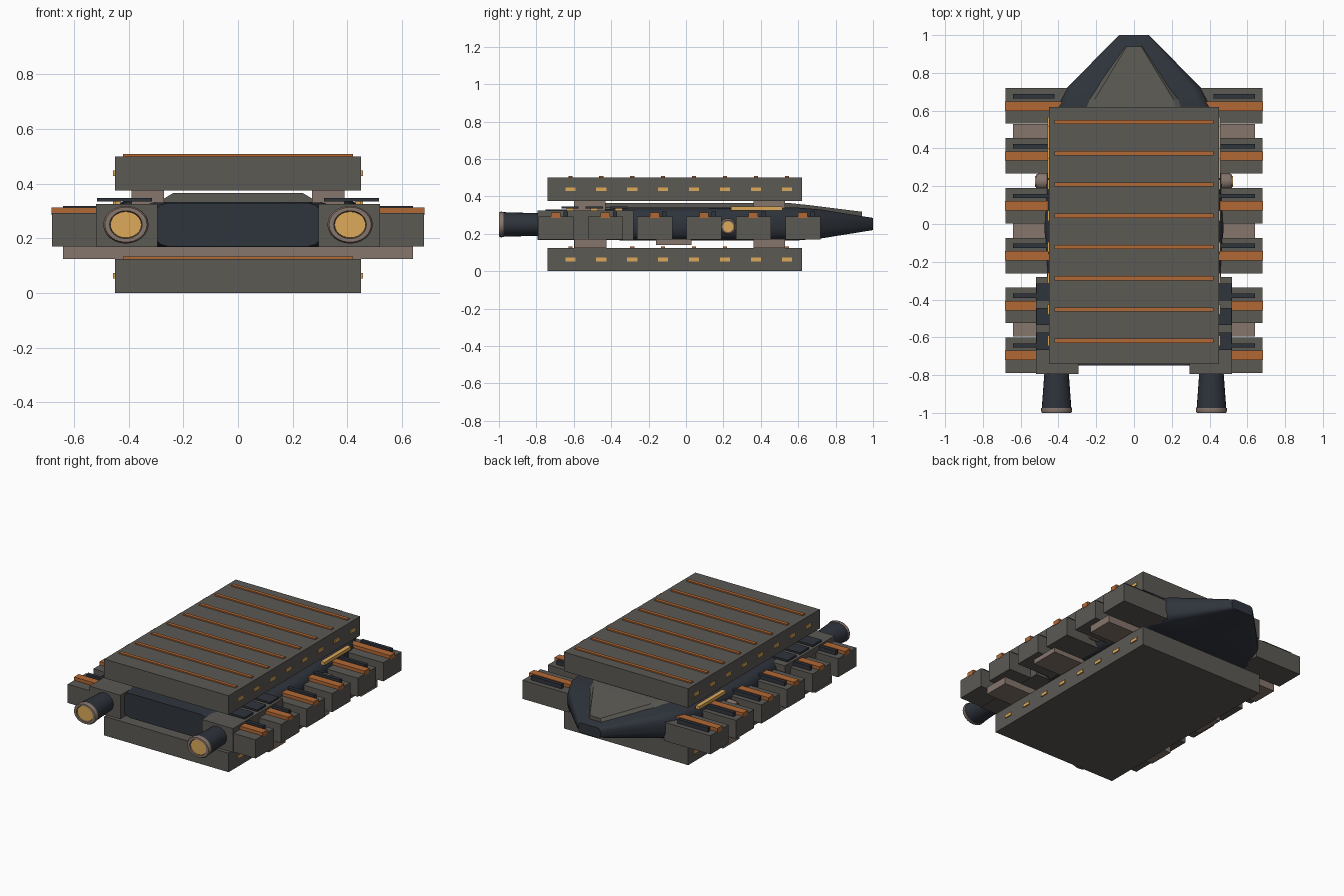
import bpy, bmesh, math

if "Cube" in bpy.data.objects:
    bpy.data.objects.remove(bpy.data.objects["Cube"])


def material(name, rgb):
    m = bpy.data.materials.new(name)
    m.diffuse_color = (*rgb, 1)
    m.use_nodes = True
    m.node_tree.nodes["Principled BSDF"].inputs["Base Color"].default_value = m.diffuse_color
    return m


GREY = material("warm_grey", (0.105, 0.10, 0.088))
DARK = material("dark_blue_grey", (0.028, 0.034, 0.045))
BROWN = material("brown_metal", (0.24, 0.18, 0.15))
ORANGE = material("copper", (0.45, 0.14, 0.035))
YELLOW = material("glow_yellow", (0.72, 0.40, 0.10))


def finish(name, bm, mat, smooth=None):
    bmesh.ops.recalc_face_normals(bm, faces=bm.faces)
    me = bpy.data.meshes.new(name)
    bm.to_mesh(me)
    bm.free()
    ob = bpy.data.objects.new(name, me)
    bpy.context.collection.objects.link(ob)
    me.materials.append(mat)
    if smooth:
        bpy.ops.object.select_all(action='DESELECT')
        ob.select_set(True)
        bpy.context.view_layer.objects.active = ob
        bpy.ops.object.shade_smooth_by_angle(angle=math.radians(smooth))
    return ob


def boxes(name, mat, *ranges):
    """One object made of boxes, each (x0, x1, y0, y1, z0, z1)."""
    bm = bmesh.new()
    for x0, x1, y0, y1, z0, z1 in ranges:
        vs = bmesh.ops.create_cube(bm, size=1)["verts"]
        for v in vs:
            v.co.x = (x0 + x1) / 2 + v.co.x * (x1 - x0)
            v.co.y = (y0 + y1) / 2 + v.co.y * (y1 - y0)
            v.co.z = (z0 + z1) / 2 + v.co.z * (z1 - z0)
    return finish(name, bm, mat)


def both(b):
    """A box and its mirror image in x."""
    return [b, (-b[1], -b[0], *b[2:])]


def loft(name, rings, mat, smooth=None):
    bm = bmesh.new()
    rows = [[bm.verts.new(p) for p in r] for r in rings]
    n = len(rows[0])
    for a, b in zip(rows, rows[1:]):
        for i in range(n):
            bm.faces.new((a[i], a[(i + 1) % n], b[(i + 1) % n], b[i]))
    bm.faces.new(rows[0])
    bm.faces.new(rows[-1])
    return finish(name, bm, mat, smooth)


def rounded(y, hw, z0, z1):
    """Rounded rectangular hull cross-section."""
    r = (z1 - z0) * 0.35
    pts = []
    for k, (sx, sz) in enumerate(((1, 1), (-1, 1), (-1, -1), (1, -1))):
        cx, cz = sx * (hw - r), (z0 + z1) / 2 + sz * ((z1 - z0) / 2 - r)
        for j in range(4):
            a = math.pi / 2 * (k + j / 3)
            pts.append((cx + r * math.cos(a), y, cz + r * math.sin(a)))
    return pts


def ellipse_y(x, y, z, rx, rz, n=24):
    return [(x + rx * math.cos(2 * math.pi * i / n), y,
             z + rz * math.sin(2 * math.pi * i / n)) for i in range(n)]


def ellipse_x(x, y, z, r, n=20):
    return [(x, y + r * math.cos(2 * math.pi * i / n),
             z + r * math.sin(2 * math.pi * i / n)) for i in range(n)]


# Central hull with tapered nose
loft("hull", [rounded(*s) for s in (
    (-0.75, 0.31, 0.17, 0.33), (-0.30, 0.46, 0.165, 0.335), (0.0, 0.475, 0.165, 0.335),
    (0.35, 0.455, 0.165, 0.34), (0.60, 0.42, 0.165, 0.34), (0.72, 0.355, 0.175, 0.33),
    (1.0, 0.08, 0.22, 0.285))], DARK, 35)

# Raised deck running out along the nose
loft("nose_deck", [[(-w, y, 0.25), (-w, y, z - 0.025), (-w * 0.85, y, z),
                    (w * 0.85, y, z), (w, y, z - 0.025), (w, y, 0.25)]
                   for y, w, z in ((-0.5, 0.28, 0.365), (0.55, 0.28, 0.365),
                                   (0.66, 0.245, 0.353), (0.94, 0.045, 0.318))], GREY)

# Upper and lower armour slabs with stripes and edge lights
rows = [0.54 - 0.1655 * i for i in range(8)]
for label, z in (("lower", 0.0), ("upper", 0.375)):
    boxes(label + "_slab", GREY, (-0.45, 0.45, -0.74, 0.62, z, z + 0.125))
    boxes(label + "_slab_stripes", ORANGE,
          *[(-0.42, 0.42, y - 0.011, y + 0.011, z + 0.12, z + 0.133) for y in rows])
    boxes(label + "_edge_lights", YELLOW,
          *[b for y in rows for b in
            both((0.445, 0.457, y - 0.027, y + 0.027, z + 0.053, z + 0.073))])

# Struts and cross ribs joining the slabs
boxes("slab_struts", BROWN, *[b for y0, y1 in ((-0.60, -0.43), (0.36, 0.53))
                              for b in both((0.27, 0.39, y0, y1, 0.11, 0.385))])
boxes("cross_ribs", BROWN, *[(-0.64, 0.64, y, y + w, 0.125, 0.172)
                             for y, w in ((-0.595, 0.17), (0.36, 0.17))],
      (-0.64, 0.64, -0.03 - 0.13, 0.03 - 0.06, 0.14, 0.172),
      (-0.64, 0.64, -0.09, 0.03, 0.14, 0.172))

# Six pods along each flank, each with a copper band and dark slot
pods = [0.625 - 0.264 * i for i in range(6)]
boxes("side_pods", GREY, *[b for y in pods for b in
                           both((0.345, 0.68, y - 0.094, y + 0.094, 0.17, 0.292))])
boxes("pod_bands", ORANGE, *[b for y in pods for b in
                             both((0.345, 0.682, y - 0.026, y + 0.024, 0.285, 0.313))])
boxes("pod_slots", DARK, *[b for y in pods for b in
                           both((0.42, 0.64, y + 0.04, y + 0.063, 0.285, 0.319))])

# Engine housings with vent plates on short posts
boxes("engine_housings", GREY, *both((0.295, 0.52, -0.795, -0.28, 0.168, 0.325)))
vents = (-0.36, -0.49, -0.62)
boxes("vent_plates", DARK, *[b for y in vents for b in
                             both((0.315, 0.515, y - 0.046, y + 0.046, 0.335, 0.347))])
boxes("vent_posts", YELLOW, *[b for y in vents for b in
                              both((0.43, 0.45, y - 0.02, y + 0.02, 0.32, 0.338))])

# Long side lights beneath the upper slab
boxes("flank_lights", YELLOW, *both((0.43, 0.458, 0.24, 0.515, 0.325, 0.346)))

for side, s in (("left", -1), ("right", 1)):
    # Engine nozzle, rim and glow
    x = 0.41 * s
    loft(side + "_nozzle", [ellipse_y(x, -0.78, 0.25, 0.064, 0.06),
                            ellipse_y(x, -0.985, 0.25, 0.079, 0.066)], DARK, 35)
    loft(side + "_nozzle_rim", [ellipse_y(x, y, 0.25, a, b) for y, a, b in (
        (-0.975, 0.081, 0.067), (-0.99, 0.083, 0.069), (-1.0, 0.077, 0.064),
        (-1.0, 0.06, 0.051), (-0.985, 0.057, 0.048))], BROWN, 50)
    loft(side + "_nozzle_glow", [ellipse_y(x, -0.98, 0.25, 0.057, 0.048),
                                 ellipse_y(x, -0.994, 0.25, 0.057, 0.048)], YELLOW, 35)
    # Round side port
    loft(side + "_port", [ellipse_x(s * px, 0.225, 0.238, r) for px, r in (
        (0.43, 0.045), (0.50, 0.045), (0.52, 0.035))], BROWN, 50)
    loft(side + "_port_light", [ellipse_x(s * px, 0.225, 0.238, 0.028)
                                for px in (0.51, 0.524)], YELLOW, 35)
